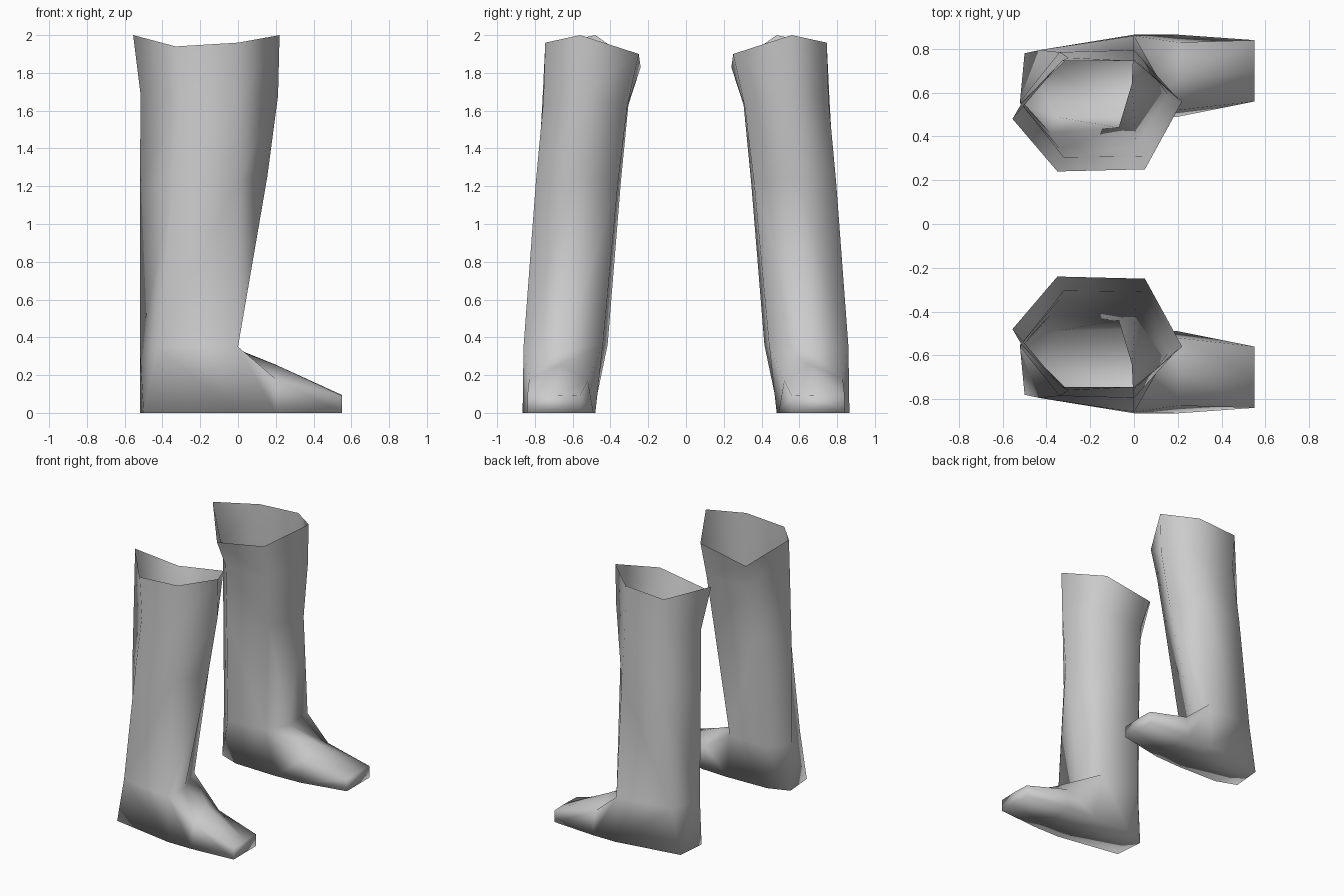
import bpy
import bmesh

if "Cube" in bpy.data.objects:
    bpy.data.objects.remove(bpy.data.objects["Cube"])

leather = bpy.data.materials.new("grey leather")
leather.diffuse_color = (0.6, 0.6, 0.6, 1)
leather.use_nodes = True
leather.node_tree.nodes["Principled BSDF"].inputs["Base Color"].default_value = leather.diffuse_color

# Shaft rings, each: back, inner back, inner front, front, outer front, outer back
SHAFT = [
    [(-.555, .48, 2.0), (-.35, .24, 1.83), (.05, .25, 1.90),
     (.22, .56, 2.0), (0, .745, 1.96), (-.33, .745, 1.94)],
    [(-.515, .55, 1.68), (-.32, .305, 1.63), (.04, .31, 1.63),
     (.212, .56, 1.68), (.0, .755, 1.65), (-.30, .76, 1.65)],
    [(-.52, .56, 1.22), (-.34, .345, 1.22), (.01, .36, 1.22),
     (.155, .59, 1.25), (.0, .795, 1.22), (-.34, .785, 1.22)],
    [(-.52, .57, .35), (-.38, .415, .36), (-.07, .44, .36),
     (-.01, .64, .34), (.0, .86, .35), (-.43, .795, .35)],
]
# Sole points under the heel: back, inner back, inner front, outer front, outer back
HEEL = [(-.52, .55, 0), (-.36, .49, 0), (-.02, .48, 0), (0, .865, 0), (-.50, .78, 0)]
# Foot arches running from the inner sole edge over the top to the outer sole edge
INSTEP = [(.2, .49, 0), (.2, .52, .17), (.2, .66, .255), (.2, .83, .18), (.2, .865, 0)]
TOE = [(.55, .56, 0), (.55, .56, .09), (.55, .70, .095), (.55, .84, .09), (.55, .84, 0)]


def build_boot(name, side):
    bm = bmesh.new()

    def add(points):
        return [bm.verts.new((x, y * side, z)) for x, y, z in points]

    # Open shaft
    rings = [add(r) for r in SHAFT]
    for upper, lower in zip(rings, rings[1:]):
        for i in range(6):
            j = (i + 1) % 6
            bm.faces.new((upper[i], upper[j], lower[j], lower[i]))
    back, inner_back, inner_front, front, outer_front, outer_back = rings[-1]

    # Heel walls
    hb, hib, hif, hof, hob = add(HEEL)
    for quad in ((inner_front, inner_back, hib, hif), (inner_back, back, hb, hib),
                 (back, outer_back, hob, hb), (outer_back, outer_front, hof, hob)):
        bm.faces.new(quad)

    # Foot, toe end and sole
    arches = [[hif, inner_front, front, outer_front, hof], add(INSTEP), add(TOE)]
    for a, b in zip(arches, arches[1:]):
        for i in range(4):
            bm.faces.new((a[i], a[i + 1], b[i + 1], b[i]))
        bm.faces.new((a[4], a[0], b[0], b[4]))
    bm.faces.new(arches[-1])
    bm.faces.new((hb, hib, hif, hof, hob))

    bmesh.ops.recalc_face_normals(bm, faces=bm.faces)
    for f in bm.faces:
        f.smooth = True
    mesh = bpy.data.meshes.new(name)
    bm.to_mesh(mesh)
    bm.free()
    mesh.materials.append(leather)
    bpy.context.collection.objects.link(bpy.data.objects.new(name, mesh))


build_boot("left_boot", 1)
build_boot("right_boot", -1)
